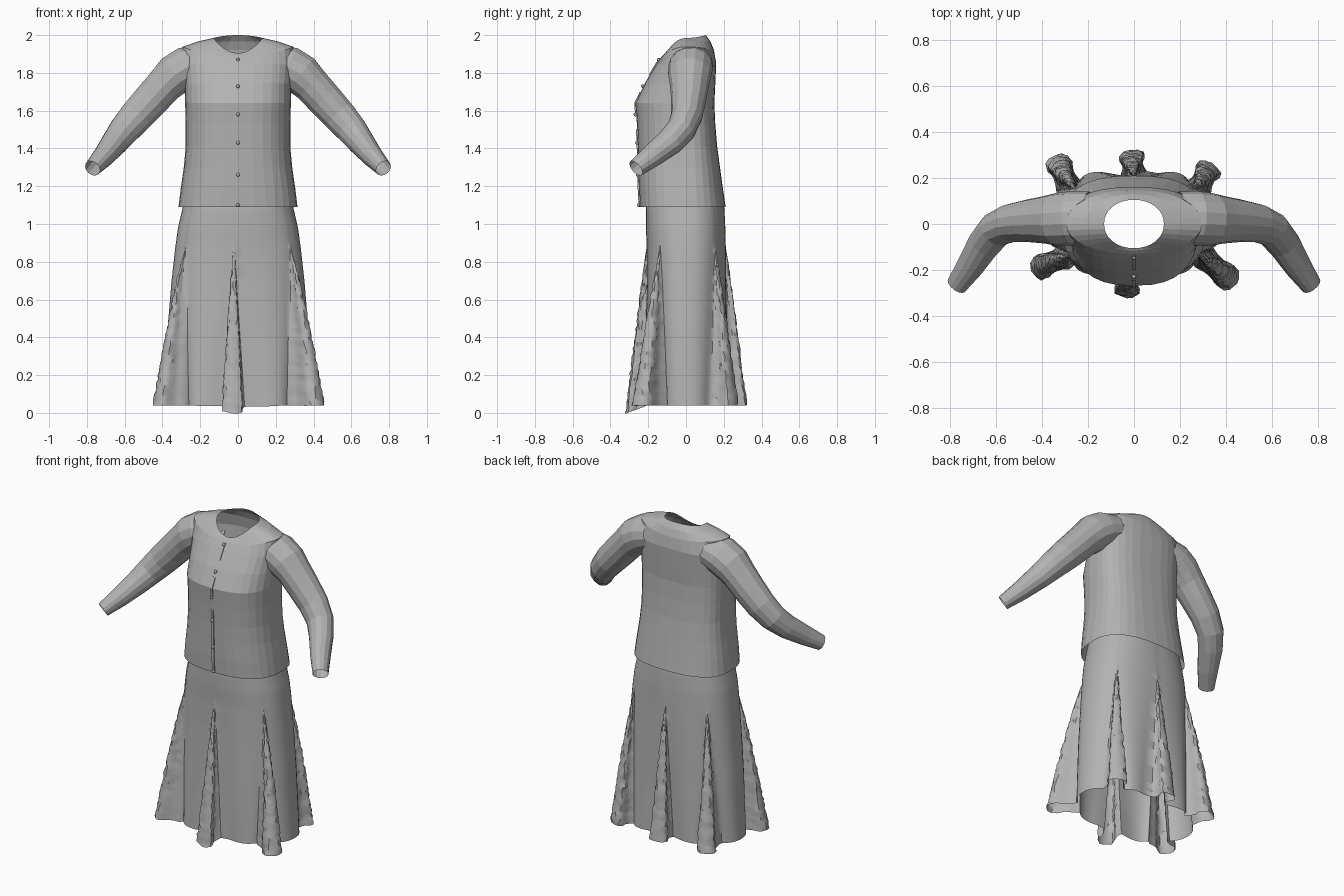
import bpy, math, random
from mathutils import Vector

random.seed(4)
cube = bpy.data.objects.get("Cube")
if cube:
    bpy.data.objects.remove(cube)


def material(name, value):
    m = bpy.data.materials.new(name)
    m.use_nodes = True
    colour = (value, value, value, 1)
    m.diffuse_color = colour
    m.node_tree.nodes["Principled BSDF"].inputs["Base Color"].default_value = colour
    return m


CLOTH = material("grey cloth", 0.45)


def loft(name, rings, closed=True, smooth=None):
    """Skin a list of equal-length point rings."""
    n = len(rings[0])
    faces = []
    for i in range(len(rings) - 1):
        for j in range(n if closed else n - 1):
            k = (j + 1) % n
            faces.append((i * n + j, i * n + k, (i + 1) * n + k, (i + 1) * n + j))
    mesh = bpy.data.meshes.new(name)
    mesh.from_pydata([p for r in rings for p in r], [], faces)
    mesh.materials.append(CLOTH)
    obj = bpy.data.objects.new(name, mesh)
    bpy.context.collection.objects.link(obj)
    if smooth:
        bpy.ops.object.select_all(action="DESELECT")
        obj.select_set(True)
        bpy.context.view_layer.objects.active = obj
        bpy.ops.object.shade_smooth_by_angle(angle=math.radians(smooth))
    return obj


def oval(a, hx, front, back, e):
    """Point on a squarish oval with separate front and back depths."""
    c, s = math.cos(a), math.sin(a)
    depth = back if s > 0 else -front
    return (math.copysign(abs(c) ** e, c) * hx, math.copysign(abs(s) ** e, s) * depth)


def sample(table, z):
    """Interpolate rows (z, values...) that run downwards in z."""
    for a, b in zip(table, table[1:]):
        if z >= b[0]:
            t = min(1, max(0, (a[0] - z) / (a[0] - b[0])))
            return [p + (q - p) * t for p, q in zip(a[1:], b[1:])]
    return table[-1][1:]


# Blouse body: half width, front, back, then height at side, front and back
BODY = [
    (.315, -.245, .21, 1.09, 1.09, 1.09),
    (.303, -.25, .195, 1.19, 1.19, 1.19),
    (.287, -.252, .18, 1.3, 1.3, 1.3),
    (.277, -.255, .165, 1.41, 1.41, 1.41),
    (.277, -.26, .155, 1.53, 1.53, 1.53),
    (.28, -.268, .15, 1.64, 1.64, 1.64),
    (.282, -.215, .155, 1.74, 1.75, 1.74),
    (.29, -.155, .16, 1.84, 1.85, 1.85),
    (.295, -.13, .148, 1.938, 1.885, 1.92),
    (.21, -.115, .13, 1.967, 1.9, 1.965),
    (.13, -.105, .105, 1.985, 1.905, 2.0),
]
SEG = 32
rings = []
for hx, front, back, zs, zf, zb in BODY:
    ring = []
    for j in range(SEG):
        a = 2 * math.pi * j / SEG
        x, y = oval(a, hx, front, back, .78 if zs < 1.9 else .95)
        s = math.sin(a)
        z = zs + ((zb if s > 0 else zf) - zs) * s * s
        ring.append((x, y, z))
    rings.append(ring)
loft("blouse_body", rings)

# Sleeves: centre, depth radius, height radius
SLEEVE = [
    (.19, .03, 1.855, .112, .095),
    (.27, .025, 1.83, .118, .113),
    (.335, .02, 1.79, .115, .112),
    (.39, .018, 1.735, .103, .1),
    (.46, .014, 1.657, .093, .097),
    (.535, .004, 1.575, .084, .092),
    (.6, -.025, 1.5, .077, .083),
    (.65, -.085, 1.435, .073, .072),
    (.71, -.18, 1.36, .062, .058),
    (.77, -.265, 1.295, .048, .044),
]
for side, label in ((1, "left"), (-1, "right")):
    rings = []
    for i, row in enumerate(SLEEVE):
        before = Vector(SLEEVE[max(i - 1, 0)][:3])
        after = Vector(SLEEVE[min(i + 1, len(SLEEVE) - 1)][:3])
        t = (after - before).normalized()
        n = (Vector((0, 1, 0)) - t * t.y).normalized()
        b = t.cross(n)
        ring = []
        for j in range(14):
            a = 2 * math.pi * j / 14 * side
            p = Vector(row[:3]) + n * math.cos(a) * row[3] + b * math.sin(a) * row[4]
            ring.append((p.x * side, p.y, p.z))
        rings.append(ring)
    loft(label + "_sleeve", rings)

# Button strip pieces follow the front of the blouse
FRONT = [(r[4], r[1]) for r in reversed(BODY)]
for low, high in ((1.1, 1.25), (1.27, 1.42), (1.44, 1.5), (1.58, 1.7), (1.79, 1.88)):
    levels = sorted([low, high] + [r[0] for r in FRONT if low < r[0] < high])
    rings = []
    for z in levels:
        y = sample(FRONT, z)[0]
        rings.append([(-.008, y + .002, z), (-.008, y - .006, z),
                      (.008, y - .006, z), (.008, y + .002, z)])
    loft("button_strip", rings, closed=False)
for z in (1.1, 1.26, 1.43, 1.58, 1.73, 1.87):
    bpy.ops.mesh.primitive_uv_sphere_add(segments=10, ring_count=6, radius=.01,
                                         location=(0, sample(FRONT, z)[0] - .004, z))
    button = bpy.context.object
    button.name = "button"
    button.data.materials.append(CLOTH)

# Skirt: height, half width, front, back
SKIRT = [
    (1.16, .28, -.2, .19),
    (1.08, .295, -.212, .203),
    (.98, .318, -.212, .208),
    (.88, .332, -.208, .21),
    (.7, .345, -.206, .211),
    (.4, .358, -.21, .214),
    (0, .365, -.217, .22),
]
# Flared folds: angle in degrees and reach at the hem
FOLDS = [
    (43, .055, .105), (90, -.015, .1), (137, -.06, .14),
    (217, -.14, -.06), (268, -.01, -.103), (323, .14, -.12),
]
# Rounded pouch outline of a fold: sideways and outward fractions
POUCH = [(-1, 0), (-.8, .2), (-.75, .42), (-.95, .65), (-.9, .84), (-.5, .97), (0, 1),
         (.5, .97), (.9, .84), (.95, .65), (.75, .42), (.8, .2), (1, 0)]
TIP, PANEL, ROWS = .88, 12, 56
rings = []
for i in range(ROWS + 1):
    z = 1.16 * (1 - i / ROWS)
    hx, front, back = sample(SKIRT, z)
    t = max(0, (TIP - z) / TIP)
    gap = math.radians(.5 + 10 * t)
    flat = []
    for f, (deg, dx, dy) in enumerate(FOLDS):
        a = math.radians(deg)
        base = Vector(oval(a, hx, front, back, .82))
        out = Vector((dx, dy)) * t ** .9
        across = Vector((-dy, dx)).normalized() * (.002 + .057 * t)
        for u, v in POUCH:
            p = base + across * u + out * v
            wrinkle = .005 * min(1, t * 5) * (1 if 0 < v else 0)
            flat.append((p.x + random.uniform(-wrinkle, wrinkle),
                         p.y + random.uniform(-wrinkle, wrinkle)))
        nxt = math.radians(FOLDS[(f + 1) % len(FOLDS)][0] + (360 if f == len(FOLDS) - 1 else 0))
        for k in range(1, PANEL):
            b = a + gap + (nxt - a - 2 * gap) * k / PANEL
            swell = 1 + .09 * t * math.sin(math.pi * k / PANEL)
            x, y = oval(b, hx, front, back, .82)
            flat.append((x * swell, y * swell))
    # Hem dips at the centre front
    rings.append([(x, y, z + t * (.04 - .38 * max(0, -y - .2) * max(0, 1 - abs(x) / .4)))
                  for x, y in flat])
loft("skirt", rings, smooth=40)
